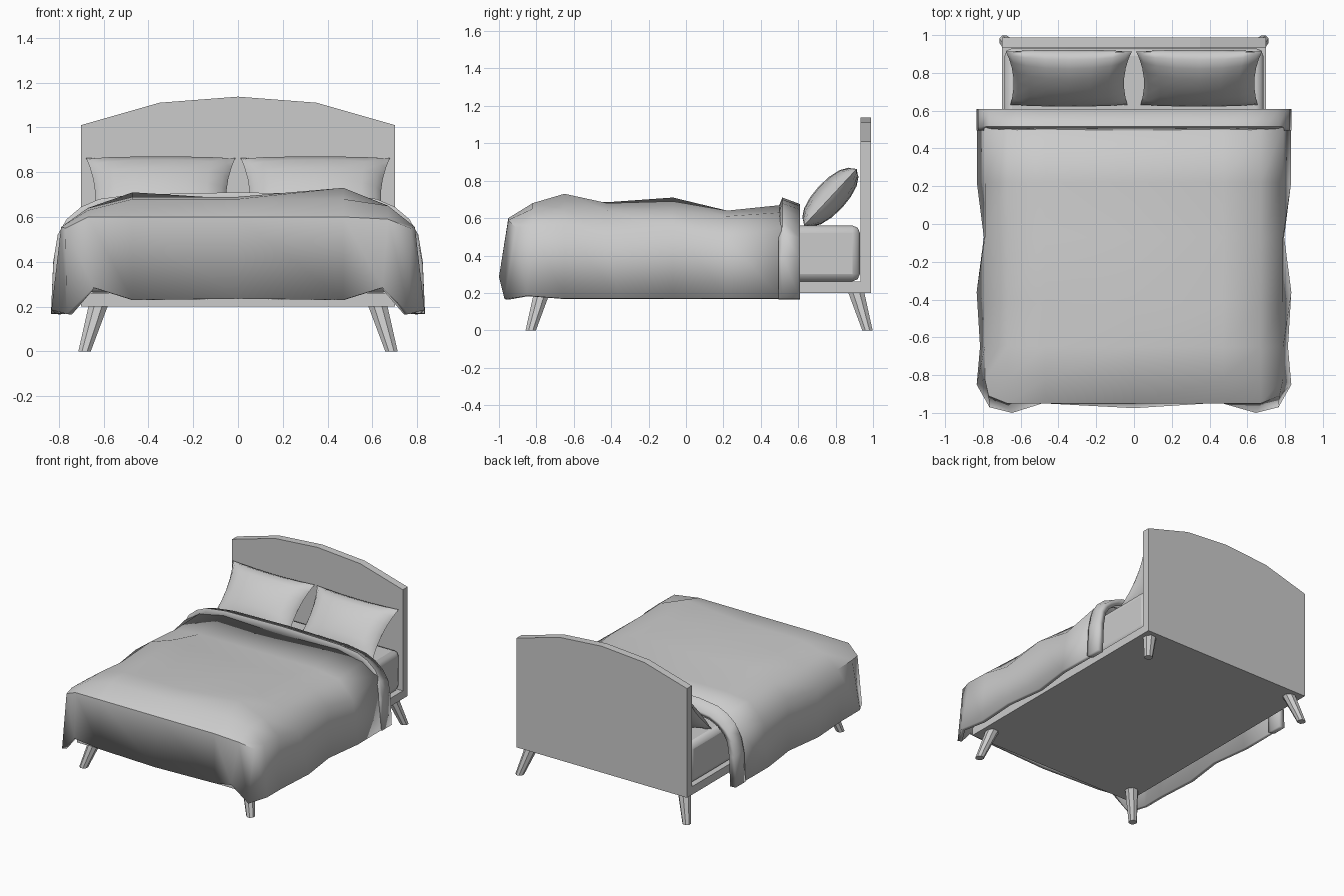
import bpy, bmesh, math
from mathutils import Vector

if "Cube" in bpy.data.objects:
    bpy.data.objects.remove(bpy.data.objects["Cube"])


def make(name, verts, faces, smooth=None, thick=0, bevel=0):
    me = bpy.data.meshes.new(name)
    me.from_pydata([tuple(v) for v in verts], [], faces)
    ob = bpy.data.objects.new(name, me)
    bpy.context.collection.objects.link(ob)
    if bevel:
        m = ob.modifiers.new("bevel", 'BEVEL')
        m.width, m.segments = bevel, 2
    if thick:
        m = ob.modifiers.new("thickness", 'SOLIDIFY')
        m.thickness, m.offset = thick, -1
    if smooth:
        bpy.ops.object.select_all(action='DESELECT')
        ob.select_set(True)
        bpy.context.view_layer.objects.active = ob
        bpy.ops.object.shade_smooth_by_angle(angle=math.radians(smooth))
    return ob


def prism(name, lower, upper, **kw):
    # two matching rings, counter-clockwise seen from the upper side
    n = len(lower)
    faces = [(i, (i + 1) % n, n + (i + 1) % n, n + i) for i in range(n)]
    faces += [tuple(range(n))[::-1], tuple(range(n, 2 * n))]
    return make(name, lower + upper, faces, **kw)


def box(name, x, y0, y1, z0, z1, **kw):
    ring = [(-x, y0), (x, y0), (x, y1), (-x, y1)]
    return prism(name, [(*p, z0) for p in ring], [(*p, z1) for p in ring], **kw)


# Headboard with arched top
arch = [(-.7, .2), (.7, .2), (.7, 1.01), (.35, 1.11), (0, 1.137), (-.35, 1.11), (-.7, 1.01)]
prism("headboard", [(x, .988, z) for x, z in arch], [(x, .932, z) for x, z in arch])

# Bed base and mattress
box("bed_base", .7, -.89, .932, .2, .26)
box("mattress", .685, -.89, .93, .262, .56, bevel=.04, smooth=30)


# Splayed tapering legs
def leg(name, sx, sy):
    def ring(cx, cy, z, r):
        return [(sx * cx + r * math.cos(a), .07 + sy * cy + r * math.sin(a), z)
                for a in (math.tau * (k + .5) / 8 for k in range(8))]
    prism(name, ring(.685, .9, 0, .03), ring(.622, .838, .21, .047))


for sx, side in ((-1, "left"), (1, "right")):
    leg("front_leg_" + side, sx, -1)
    leg("back_leg_" + side, sx, 1)

# Duvet: rumpled top grid with a flared skirt on three sides
xs = [-.79, -.67, -.47, 0, .47, .67, .79]
ys = [-.95, -.82, -.65, -.42, -.07, .22, .51]
heights = [
    [.55, .60, .60, .60, .60, .59, .55],
    [.555, .63, .68, .68, .68, .65, .555],
    [.55, .64, .69, .69, .73, .65, .55],
    [.50, .62, .685, .68, .68, .64, .50],
    [.55, .64, .71, .68, .69, .64, .55],
    [.49, .62, .64, .64, .64, .61, .49],
    [.55, .63, .67, .66, .67, .63, .55]]
verts = [Vector((x, y, heights[j][i])) for j, y in enumerate(ys) for i, x in enumerate(xs)]
for i in (0, 6):
    verts[i].x *= .975
    verts[i].y = -.91
faces = [(j * 7 + i, j * 7 + i + 1, j * 7 + i + 8, j * 7 + i + 7) for j in range(6) for i in range(6)]
half_hem = [(0, -.975, .235), (.47, -.945, .23), (.645, -1, .285), (.765, -.97, .167),
            (.833, -.85, .185), (.815, -.65, .17), (.833, -.36, .17), (.795, -.07, .17),
            (.832, .22, .17), (.83, .51, .17)]
hem = [(-x, y, z) for x, y, z in half_hem[:0:-1]] + half_hem
edge = [j * 7 for j in range(6, 0, -1)] + list(range(7)) + [j * 7 + 6 for j in range(1, 7)]
first = len(verts)
verts += hem
faces += [(edge[k], first + k, first + k + 1, edge[k + 1]) for k in range(len(edge) - 1)]
make("duvet", verts, faces, smooth=48, thick=.03)

# Turned-down band at the head end of the duvet
half = [(0, .71), (.47, .7), (.62, .68), (.7, .645), (.765, .59), (.805, .52), (.825, .4), (.835, .167)]
prof = [(-x, z) for x, z in half[:0:-1]] + half
n = len(prof)
verts = []
for y, drop in ((.495, .05), (.515, 0), (.61, .035)):
    verts += [(x, y, z - drop * min(1, max(0, (z - .3) / .3))) for x, z in prof]
faces = [(r * n + i, r * n + i + 1, (r + 1) * n + i + 1, (r + 1) * n + i)
         for r in range(2) for i in range(n - 1)]
make("duvet_fold", verts, faces, smooth=40, thick=.045)


# Pillows leaning on the headboard: two bulged sheets joined at a pinched seam
def pillow(name, cx):
    N = 8
    bm = bmesh.new()
    up, out = Vector((0, .68, .73)), Vector((0, -.73, .68))
    centre = Vector((cx, .772, .712))
    for s in (1, -1):
        g = []
        for j in range(N + 1):
            for i in range(N + 1):
                u, v = (math.sin(math.pi / 2 * (2 * t / N - 1)) for t in (i, j))
                bulge = ((1 - u ** 2) * (1 - v ** 2)) ** .45
                p = centre + up * (.208 * v * (1 - .05 * (1 - u * u))) + out * (s * .085 * bulge)
                p.x += u * (.322 + .012 * v) * (1 - .09 * (1 - v * v))
                g.append(bm.verts.new(p))
        for j in range(N):
            for i in range(N):
                k = j * (N + 1) + i
                f = [g[k], g[k + 1], g[k + N + 2], g[k + N + 1]]
                bm.faces.new(f if s > 0 else f[::-1])
    bmesh.ops.remove_doubles(bm, verts=bm.verts, dist=.0005)
    bm.verts.index_update()
    pts = [v.co.copy() for v in bm.verts]
    polys = [[v.index for v in f.verts] for f in bm.faces]
    bm.free()
    make(name, pts, polys, smooth=60)


pillow("pillow_left", -.345)
pillow("pillow_right", .345)
